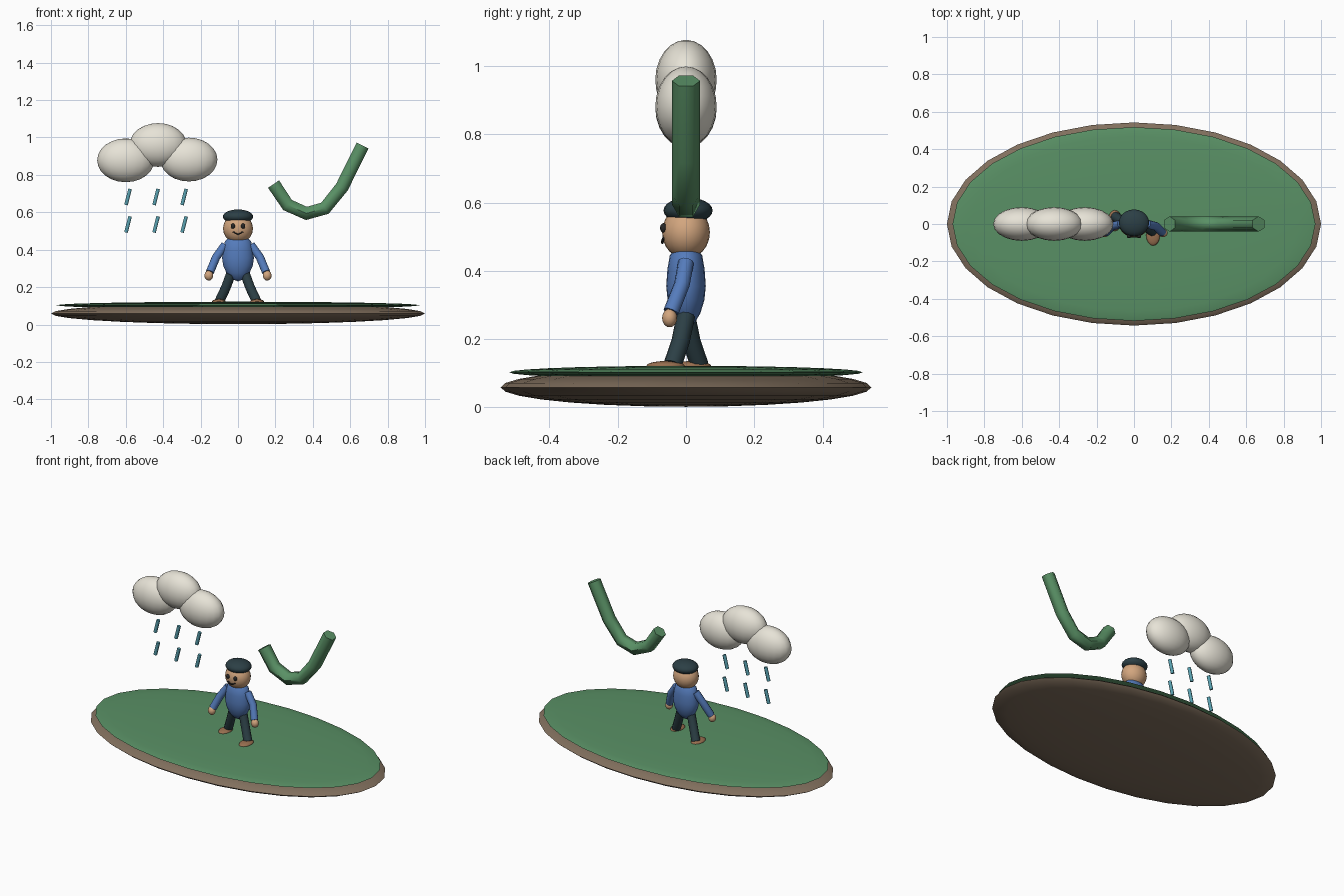
import bpy, bmesh, math
from mathutils import Vector, Matrix

if "Cube" in bpy.data.objects:
    bpy.data.objects.remove(bpy.data.objects["Cube"])


def mat(name, rgb):
    m = bpy.data.materials.new(name)
    m.diffuse_color = (*rgb, 1)
    m.use_nodes = True
    m.node_tree.nodes["Principled BSDF"].inputs["Base Color"].default_value = m.diffuse_color
    return m


SOIL = mat("soil", (0.22, 0.16, 0.11))
GREEN = mat("green", (0.10, 0.28, 0.13))
CLOUD = mat("cloud", (0.80, 0.77, 0.68))
RAIN = mat("rain", (0.10, 0.36, 0.44))
BLUE = mat("blue", (0.09, 0.20, 0.50))
DARK = mat("dark", (0.025, 0.05, 0.06))
SKIN = mat("skin", (0.65, 0.38, 0.21))
SHOE = mat("leather", (0.32, 0.16, 0.08))
INK = mat("ink", (0.02, 0.02, 0.02))


def finish(bm, name, material):
    bmesh.ops.recalc_face_normals(bm, faces=bm.faces)
    me = bpy.data.meshes.new(name)
    bm.to_mesh(me)
    bm.free()
    ob = bpy.data.objects.new(name, me)
    bpy.context.collection.objects.link(ob)
    me.materials.append(material)
    bpy.ops.object.select_all(action='DESELECT')
    ob.select_set(True)
    bpy.context.view_layer.objects.active = ob
    bpy.ops.object.shade_smooth_by_angle(angle=math.radians(62))
    return ob


def ellipsoid(name, centre, radii, material, seg=20, rings=12):
    bm = bmesh.new()
    bmesh.ops.create_uvsphere(bm, u_segments=seg, v_segments=rings, radius=1,
                              matrix=Matrix.Translation(centre) @ Matrix.Diagonal((*radii, 1)))
    return finish(bm, name, material)


def tube(name, points, radius, material, sides=10):
    """Capped tube along a path; one ring corner points towards y."""
    pts = [Vector(p) for p in points]
    bm = bmesh.new()
    rings = []
    for i, p in enumerate(pts):
        a = (p - pts[i - 1]).normalized() if i else Vector()
        b = (pts[i + 1] - p).normalized() if i < len(pts) - 1 else Vector()
        t = (a + b).normalized()
        u = (Vector((0, 1, 0)) - t * t.y).normalized()
        v = t.cross(u)
        angles = [2 * math.pi * k / sides for k in range(sides)]
        rings.append([bm.verts.new(p + radius * (u * math.cos(q) + v * math.sin(q))) for q in angles])
    for r, s in zip(rings, rings[1:]):
        for k in range(sides):
            j = (k + 1) % sides
            bm.faces.new((r[k], r[j], s[j], s[k]))
    bm.faces.new(rings[0])
    bm.faces.new(rings[-1])
    return finish(bm, name, material)


def lathe(name, profile, sx, sy, material, seg=20):
    bm = bmesh.new()
    vs = [bm.verts.new((r, 0, z)) for r, z in profile]
    es = [bm.edges.new(e) for e in zip(vs, vs[1:])]
    bmesh.ops.spin(bm, geom=vs + es, cent=(0, 0, 0), axis=(0, 0, 1),
                   angle=2 * math.pi, steps=seg)
    bmesh.ops.remove_doubles(bm, verts=bm.verts, dist=1e-4)
    bmesh.ops.scale(bm, vec=(sx, sy, 1), verts=bm.verts)
    return finish(bm, name, material)


# Ground disc with grass top
ellipsoid("soil_base", (0, 0, 0.059), (1.0, 0.543, 0.057), SOIL, 28, 14)
ellipsoid("grass_top", (0, 0, 0.103), (0.97, 0.518, 0.019), GREEN, 28, 14)

# Cloud puffs and rain
for i, (x, z) in enumerate([(-0.60, 0.878), (-0.427, 0.96), (-0.263, 0.882)]):
    ellipsoid(f"cloud_puff_{i}", (x, 0, z), (0.153, 0.09, 0.117), CLOUD)
for x in (-0.588, -0.438, -0.288):
    for z in (0.682, 0.535):
        tube("rain_streak", [(x + 0.011, 0, z + 0.043), (x - 0.011, 0, z - 0.043)], 0.011, RAIN, 6)

# Green tick-shaped tube
tube("curved_tube", [(0.19, 0, 0.751), (0.265, 0, 0.639), (0.366, 0, 0.594),
                     (0.465, 0, 0.622), (0.556, 0, 0.735), (0.666, 0, 0.957)], 0.041, GREEN, 6)

# Figure: torso, head and cap
lathe("torso", [(0, 0.23), (0.4, 0.245), (0.72, 0.275), (0.93, 0.315), (1, 0.355),
                (0.94, 0.405), (0.82, 0.445), (0.5, 0.47), (0, 0.475)], 0.085, 0.058, BLUE)
ellipsoid("head", (0, 0, 0.513), (0.08, 0.07, 0.078), SKIN)
ellipsoid("cap", (0, 0.006, 0.577), (0.081, 0.072, 0.038), DARK)

# Face
for s in (-1, 1):
    ellipsoid("eye", (s * 0.027, -0.066, 0.526), (0.012, 0.010, 0.014), INK, 10, 8)
tube("mouth", [(-0.026, -0.066, 0.496), (-0.013, -0.069, 0.487), (0, -0.069, 0.483),
               (0.013, -0.069, 0.487), (0.026, -0.066, 0.496)], 0.004, INK, 6)

# Arms mirrored, legs in a walking stride
for s in (-1, 1):
    tube("arm", [(s * 0.07, 0, 0.425), (s * 0.117, -0.012, 0.36), (s * 0.15, -0.044, 0.28)],
         0.023, BLUE)
    ellipsoid("hand", (s * 0.156, -0.048, 0.262), (0.024, 0.022, 0.027), SKIN, 14, 10)
    step = -0.039 * s
    tube("leg", [(s * 0.038, 0, 0.27), (s * 0.066, step * 0.4, 0.195), (s * 0.099, step, 0.125)],
         0.027, DARK)
    ellipsoid("shoe", (s * 0.102, step - 0.021, 0.122), (0.037, 0.056, 0.014), SHOE, 16, 10)
